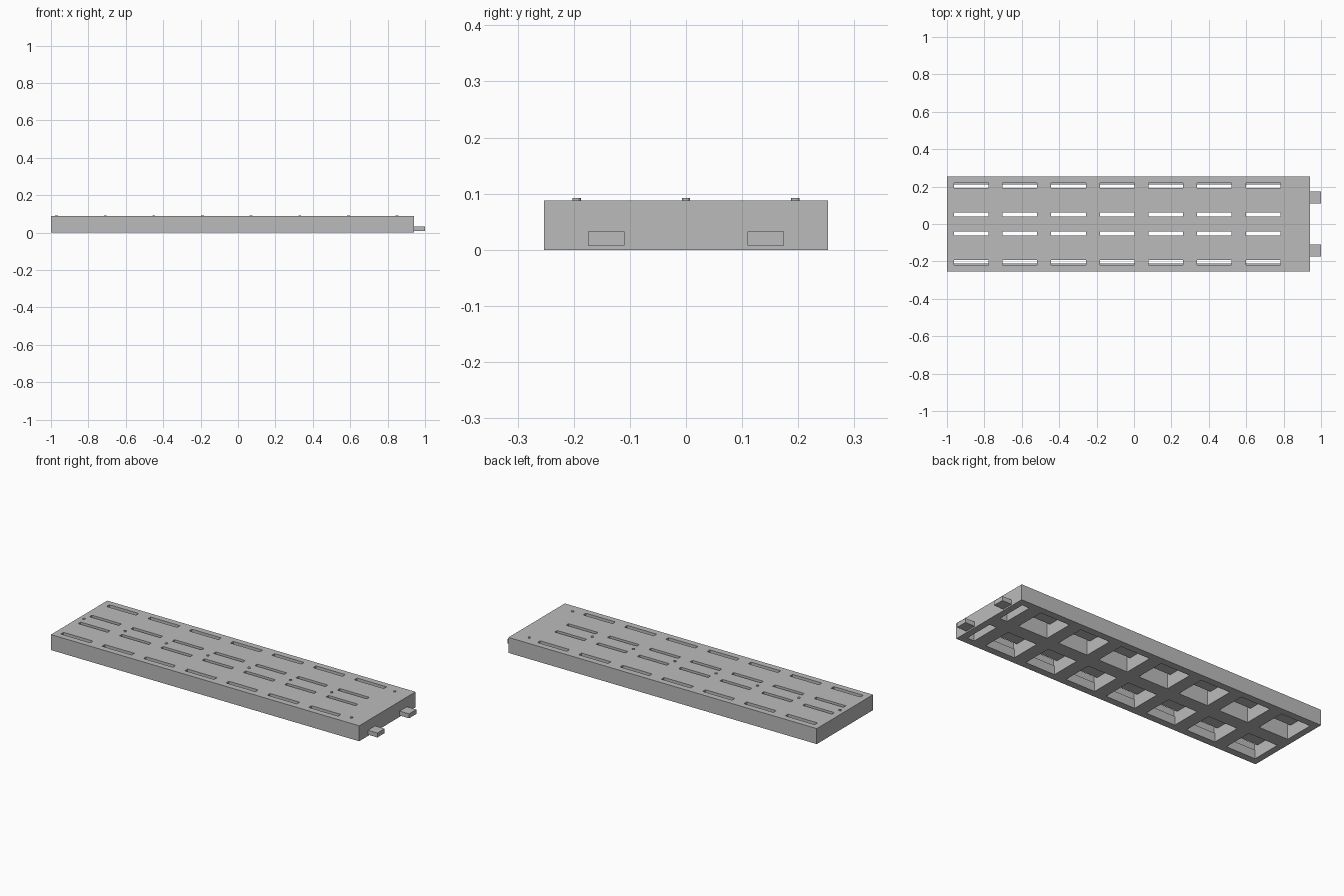
import bpy
import bmesh
from itertools import product
from mathutils import Vector

if "Cube" in bpy.data.objects:
    bpy.data.objects.remove(bpy.data.objects["Cube"])

grey = bpy.data.materials.new("plain_grey")
grey.use_nodes = True
grey.diffuse_color = (0.5, 0.5, 0.5, 1)
grey.node_tree.nodes["Principled BSDF"].inputs["Base Color"].default_value = (0.5, 0.5, 0.5, 1)

# Main dimensions
LEFT, RIGHT, HALF, TOP = -1.0, 0.94, 0.253, 0.088
PITCH, BAY, EDGE = 0.26, 0.185, 0.0375
ROOF, LEDGE = 0.07, 0.05
POCKET_Y = (0.04, 0.2125)
SLOTS_Y = ((0.04, 0.062), (0.193, 0.218))


def finish(name, bm):
    bmesh.ops.recalc_face_normals(bm, faces=bm.faces)
    mesh = bpy.data.meshes.new(name)
    bm.to_mesh(mesh)
    bm.free()
    mesh.materials.append(grey)
    obj = bpy.data.objects.new(name, mesh)
    bpy.context.collection.objects.link(obj)
    return obj


def box(name, lo, hi):
    bm = bmesh.new()
    bmesh.ops.create_cube(bm, size=1)
    for v in bm.verts:
        v.co = [lo[i] if v.co[i] < 0 else hi[i] for i in range(3)]
    return finish(name, bm)


# Deck: underside pockets with pairs of slots through the roof
bays = [(LEFT + EDGE + PITCH * i, LEFT + EDGE + PITCH * i + BAY) for i in range(7)]
end_bay = (bays[-1][1] + PITCH - BAY, RIGHT - EDGE)
xs = sorted({LEFT, RIGHT, *end_bay, *(x for b in bays for x in b)})
half_ys = {HALF, *POCKET_Y, *(y for s in SLOTS_Y for y in s)}
ys = sorted(half_ys | {-y for y in half_ys})
zs = [0, LEDGE, ROOF, TOP]
axes = (xs, ys, zs)


def inside(value, span):
    return span[0] < value < span[1]


def solid(cell):
    if any(c < 0 or c >= len(a) - 1 for c, a in zip(cell, axes)):
        return False
    x, y, z = [(a[c] + a[c + 1]) / 2 for c, a in zip(cell, axes)]
    in_bay = any(inside(x, b) for b in bays)
    pocket = (in_bay or inside(x, end_bay)) and inside(abs(y), POCKET_Y) and z < ROOF
    slot = in_bay and z > LEDGE and any(inside(abs(y), s) for s in SLOTS_Y)
    return not (pocket or slot)


bm = bmesh.new()
corners = {}


def corner(index):
    key = tuple(index)
    if key not in corners:
        corners[key] = bm.verts.new([a[i] for a, i in zip(axes, key)])
    return corners[key]


for cell in product(*(range(len(a) - 1) for a in axes)):
    if not solid(cell):
        continue
    for axis, side in product(range(3), (0, 1)):
        neighbour = list(cell)
        neighbour[axis] += 2 * side - 1
        if solid(neighbour):
            continue
        u, v = (axis + 1) % 3, (axis + 2) % 3
        loop = []
        for du, dv in ((0, 0), (1, 0), (1, 1), (0, 1)):
            p = list(cell)
            p[axis] += side
            p[u] += du
            p[v] += dv
            loop.append(corner(p))
        bm.faces.new(loop if side else loop[::-1])
finish("deck", bm)

# Connector tabs on the end
for side, sign in (("left", 1), ("right", -1)):
    y0, y1 = sorted((0.11 * sign, 0.175 * sign))
    box("tab_" + side, (RIGHT - 0.01, y0, 0.008), (1.0, y1, 0.033))

# Small locating studs: one row along the middle, a pair at the tab end
studs = [(-0.97 + PITCH * i, 0) for i in range(7)] + [(0.85, 0.195), (0.85, -0.195)]
for n, (x, y) in enumerate(studs):
    bm = bmesh.new()
    bmesh.ops.create_cone(bm, cap_ends=True, segments=12, radius1=0.0075, radius2=0.0075, depth=0.008)
    bmesh.ops.translate(bm, verts=bm.verts, vec=Vector((x, y, TOP)))
    finish("stud_%d" % (n + 1), bm)
